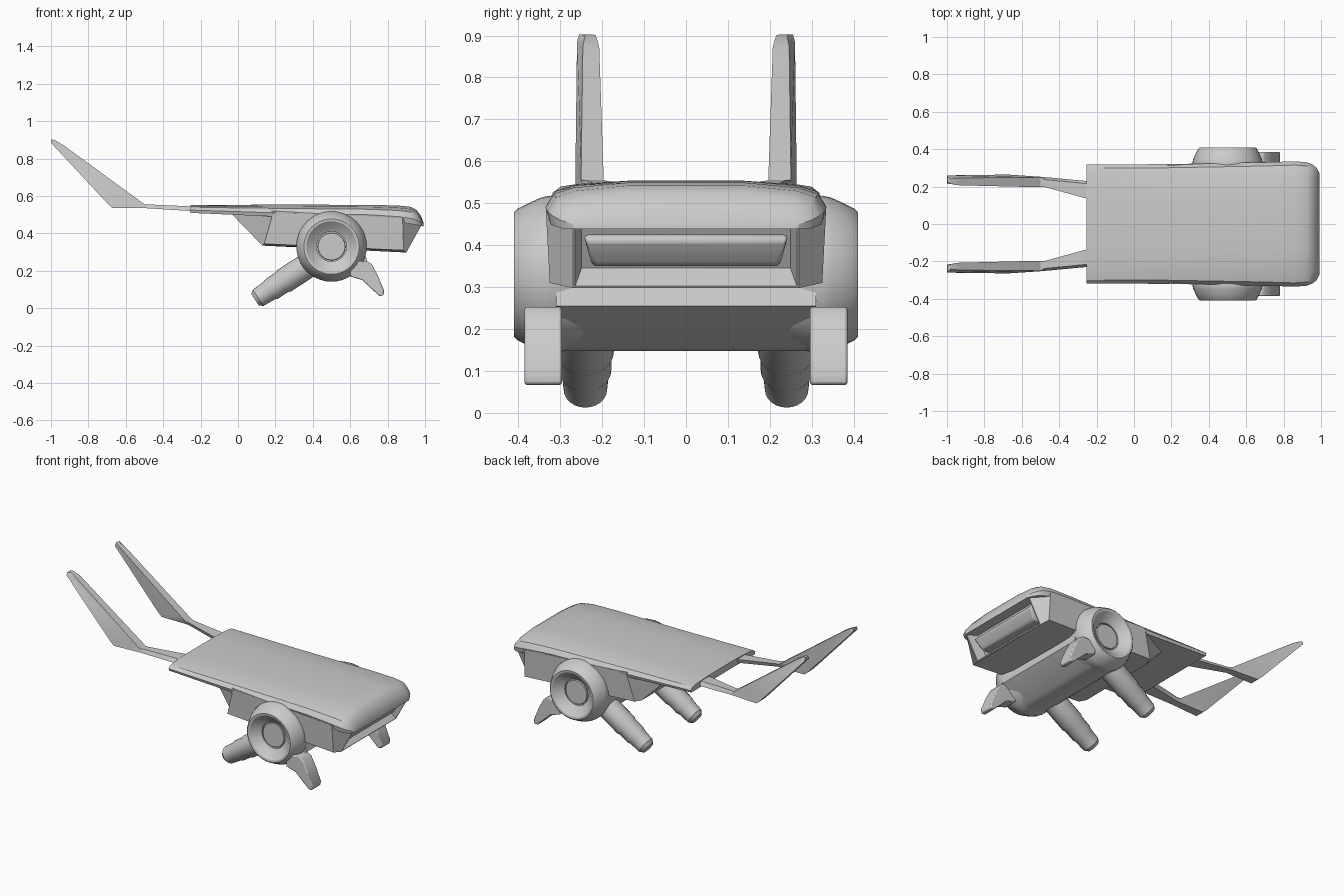
import bpy, bmesh, math
from mathutils import Vector

cube = bpy.data.objects.get("Cube")
if cube:
    bpy.data.objects.remove(cube, do_unlink=True)

grey = bpy.data.materials.new("light_grey")
grey.use_nodes = True
grey.diffuse_color = (0.6, 0.6, 0.6, 1)
grey.node_tree.nodes["Principled BSDF"].inputs["Base Color"].default_value = (0.6, 0.6, 0.6, 1)


def finish(name, bm, bevel=0):
    """Turn a bmesh into a shaded object."""
    bmesh.ops.recalc_face_normals(bm, faces=bm.faces[:])
    mesh = bpy.data.meshes.new(name)
    bm.to_mesh(mesh)
    bm.free()
    mesh.materials.append(grey)
    mesh.shade_smooth()
    mesh.set_sharp_from_angle(angle=math.radians(30))
    ob = bpy.data.objects.new(name, mesh)
    bpy.context.collection.objects.link(ob)
    if bevel:
        mod = ob.modifiers.new("soft_edges", 'BEVEL')
        mod.width, mod.segments, mod.limit_method = bevel, 2, 'ANGLE'
    return ob


def loft(rings):
    """Skin closed rings of equal length and cap both ends."""
    bm = bmesh.new()
    rows = [[bm.verts.new(p) for p in ring] for ring in rings]
    n = len(rows[0])
    for a, b in zip(rows, rows[1:]):
        for i in range(n):
            j = (i + 1) % n
            bm.faces.new((a[i], a[j], b[j], b[i]))
    bm.faces.new(rows[0])
    bm.faces.new(rows[-1])
    return bm


def lathe(name, profile, origin, axis, segs=32):
    """Revolve (radius, distance) pairs about an axis."""
    rot = Vector(axis).to_track_quat('Z', 'Y')
    rings = []
    for r, t in profile:
        ring = []
        for i in range(segs):
            a = 2 * math.pi * i / segs
            ring.append(Vector(origin) + rot @ Vector((r * math.cos(a), r * math.sin(a), t)))
        rings.append(ring)
    return finish(name, loft(rings))


def prism(outline, y0, y1):
    return loft([[(x, y, z) for x, z in outline] for y in (y0, y1)])


def mirrored(half):
    """Complete a half ring across the centre plane."""
    return half + [(x, -y, z) for x, y, z in reversed(half)]


# Hood: x, half width, top, edge and underside heights
stations = [
    (-0.255, 0.318, 0.552, 0.525, 0.51),
    (0.2, 0.32, 0.554, 0.51, 0.49),
    (0.7, 0.33, 0.553, 0.50, 0.48),
    (0.86, 0.335, 0.549, 0.49, 0.465),
    (0.925, 0.33, 0.542, 0.48, 0.45),
    (0.955, 0.318, 0.525, 0.47, 0.445),
    (0.977, 0.30, 0.495, 0.46, 0.44),
    (0.992, 0.27, 0.458, 0.45, 0.438),
]
rings = []
for x, w, top, edge, under in stations:
    d = top - edge
    half = [(x, 0.42 * w, top), (x, 0.8 * w, top - 0.2 * d), (x, 0.94 * w, top - 0.45 * d),
            (x, w, edge), (x, 0.98 * w, under)]
    rings.append(mirrored(half))
finish("hood", loft(rings))

# Hull below the hood, with a recessed nose opening
upper = [(-0.03, 0.2, 0.50), (0.19, 0.32, 0.52), (0.88, 0.334, 0.48), (0.982, 0.27, 0.445)]
lower = [(0.13, 0.25, 0.335), (0.14, 0.305, 0.345), (0.885, 0.325, 0.31), (0.9, 0.27, 0.298)]
bm = loft([mirrored(upper), mirrored(lower)])
bmesh.ops.recalc_face_normals(bm, faces=bm.faces[:])
nose = max(bm.faces, key=lambda f: f.calc_center_median().x)
bmesh.ops.inset_region(bm, faces=[nose], thickness=0.008)
bmesh.ops.inset_region(bm, faces=[nose], thickness=0.022, depth=-0.06)
finish("hull", bm)

# Grille bar inside the nose
outline = [(0.84, 0.425), (0.935, 0.425), (0.945, 0.41), (0.915, 0.36), (0.9, 0.35), (0.84, 0.35)]
bm = prism(outline, -0.242, 0.242)
for v in bm.verts:
    if v.co.z < 0.38:
        v.co.y *= 0.92
finish("nose_grille", bm, 0.008)

# Cross body between the wheels, with a keel edge at the front
cx, cz = 0.5, 0.33
outline = [(0.69, 0.255), (0.67, 0.32)]
outline += [(cx + 0.182 * math.cos(math.radians(a)), cz + 0.182 * math.sin(math.radians(a)))
            for a in range(30, 291, 10)]
finish("cross_body", prism(outline, -0.31, 0.31))

for side, s in (("left", -1), ("right", 1)):
    # Engine drum with dished outer face
    drum = [(0.17, 0.22), (0.183, 0.29), (0.188, 0.325), (0.184, 0.345), (0.172, 0.372),
            (0.156, 0.403), (0.148, 0.41), (0.135, 0.408), (0.098, 0.375), (0.08, 0.365),
            (0.08, 0.355), (0.074, 0.355), (0.072, 0.366)]
    lathe("engine_drum_" + side, drum, (cx, 0, cz), (0, s, 0), 40)

    # Exhaust pipe pointing down and back
    pipe = [(0.068, 0), (0.068, 0.22), (0.062, 0.235), (0.062, 0.3), (0.056, 0.315),
            (0.052, 0.385), (0.036, 0.405)]
    lathe("exhaust_" + side, pipe, (0.43, s * 0.24, 0.267), (-0.84, 0, -0.55), 24)

    # Front fin
    fin = [(0.6, 0.25), (0.69, 0.253), (0.715, 0.235), (0.745, 0.18), (0.781, 0.095),
           (0.778, 0.068), (0.755, 0.066), (0.665, 0.15), (0.6, 0.17)]
    finish("front_fin_" + side, prism(fin, s * 0.296, s * 0.385), 0.006)

    # Rear boom: top x, z, bottom x, z, inner and outer y
    boom = [(-0.15, 0.535, -0.15, 0.515, 0.11, 0.24),
            (-0.255, 0.545, -0.255, 0.52, 0.137, 0.23),
            (-0.48, 0.555, -0.49, 0.535, 0.198, 0.252),
            (-0.5, 0.556, -0.67, 0.535, 0.197, 0.264),
            (-0.53, 0.578, -0.695, 0.557, 0.197, 0.264),
            (-0.935, 0.873, -1.0, 0.885, 0.207, 0.26),
            (-0.98, 0.9, -0.998, 0.903, 0.215, 0.255)]
    rings = [[(tx, s * yi, tz), (tx, s * (yo - 0.014), tz), (bx, s * yo, bz), (bx, s * (yi + 0.01), bz)]
             for tx, tz, bx, bz, yi, yo in boom]
    finish("rear_boom_" + side, loft(rings))
